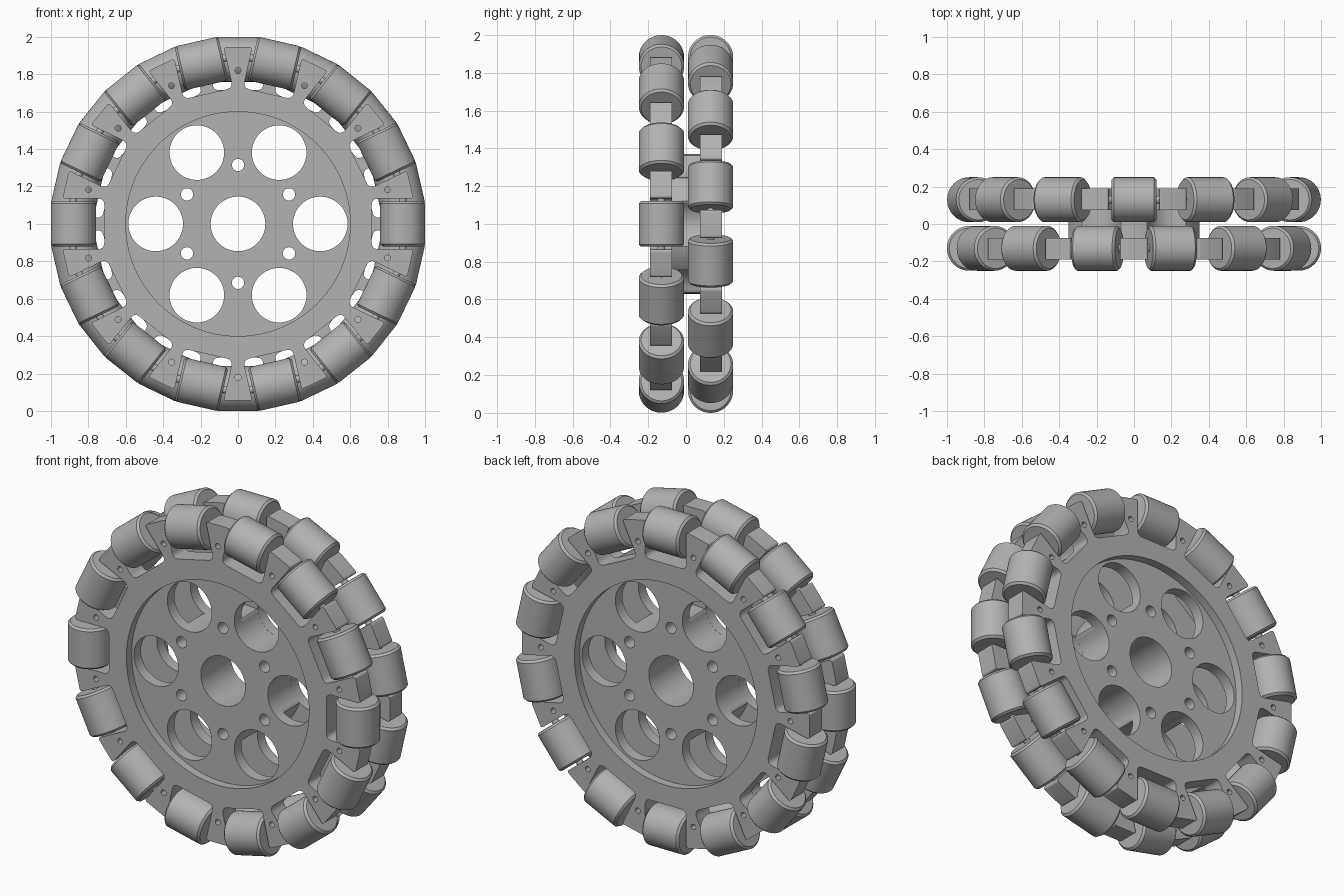
import bpy, bmesh
from math import pi, sin, cos, radians
from mathutils import Matrix, Vector

cube = bpy.data.objects.get("Cube")
if cube:
    bpy.data.objects.remove(cube, do_unlink=True)

COUNT = 14                 # rollers per disc
STEP = 2 * pi / COUNT
HALF = STEP / 2
AXIS_Z = 1.0               # height of the wheel centre
DISC_Y = 0.133             # disc centre distance from the middle
DISC_HALF = 0.058
ROLLER_Y = 0.13
ROLLER_R = 0.12
ORBIT = 0.88               # roller centre distance from the wheel centre

grey = bpy.data.materials.new("light_grey")
grey.use_nodes = True
grey.diffuse_color = (0.45, 0.45, 0.45, 1)
grey.node_tree.nodes["Principled BSDF"].inputs["Base Color"].default_value = (0.45, 0.45, 0.45, 1)


def polar(r, a):
    return Vector((r * cos(a), r * sin(a)))


def circle(r, centre=Vector((0, 0)), n=64):
    return [centre + polar(r, 2 * pi * i / n) for i in range(n)]


def ring_of_circles(r, orbit, count, start, n=48):
    return [circle(r, polar(orbit, start + 2 * pi * i / count), n) for i in range(count)]


def rounded(points, radii, steps=5):
    """Round each corner of a closed outline."""
    out = []
    for i, p in enumerate(points):
        a = p + (points[i - 1] - p).normalized() * radii[i]
        b = p + (points[(i + 1) % len(points)] - p).normalized() * radii[i]
        for k in range(steps + 1):
            t = k / steps
            out.append(a * (1 - t) ** 2 + p * 2 * t * (1 - t) + b * t * t)
    return out


def smooth(obj):
    bpy.ops.object.select_all(action='DESELECT')
    obj.select_set(True)
    bpy.context.view_layer.objects.active = obj
    bpy.ops.object.shade_smooth_by_angle(angle=radians(30))


def plate(name, loops, half_depth, y):
    """Extrude an outline with holes into an upright plate."""
    curve = bpy.data.curves.new(name, 'CURVE')
    curve.dimensions = '2D'
    curve.fill_mode = 'BOTH'
    curve.extrude = half_depth
    for loop in loops:
        spline = curve.splines.new('POLY')
        spline.points.add(len(loop) - 1)
        for point, p in zip(spline.points, loop):
            point.co = (p.x, p.y, 0, 1)
        spline.use_cyclic_u = True
    obj = bpy.data.objects.new(name, curve)
    bpy.context.collection.objects.link(obj)
    obj.location = (0, y, AXIS_Z)
    obj.rotation_euler = (pi / 2, 0, 0)
    bpy.ops.object.select_all(action='DESELECT')
    obj.select_set(True)
    bpy.context.view_layer.objects.active = obj
    bpy.ops.object.convert(target='MESH')
    obj = bpy.context.view_layer.objects.active
    obj.data.materials.clear()
    obj.data.materials.append(grey)
    smooth(obj)


def spoked_outline(start, slot_half=0.135, slot_floor=0.715, tip=0.945):
    """Disc outline with flared spokes between the roller slots."""
    foot_u = slot_floor * cos(HALF) + slot_half * sin(HALF)
    foot_v = slot_floor * sin(HALF) - slot_half * cos(HALF)
    tip_v = (tip * sin(HALF) - slot_half) / cos(HALF)
    points = []
    for i in range(COUNT):
        turn = Matrix.Rotation(start + i * STEP, 2)
        for u, v in ((foot_u, -foot_v), (tip, -tip_v), (tip, tip_v), (foot_u, foot_v)):
            points.append(turn @ Vector((u, v)))
    return rounded(points, [0.035, 0.018, 0.018, 0.035] * COUNT)


def cylinder_mesh(name, radius, length, chamfer=0.0):
    bm = bmesh.new()
    bmesh.ops.create_cone(bm, cap_ends=True, segments=48, radius1=radius,
                          radius2=radius, depth=length)
    if chamfer:
        rims = [e for e in bm.edges if abs(e.verts[0].co.z - e.verts[1].co.z) < 1e-5]
        bmesh.ops.bevel(bm, geom=rims, offset=chamfer, segments=1, affect='EDGES')
    mesh = bpy.data.meshes.new(name)
    bm.to_mesh(mesh)
    bm.free()
    mesh.materials.append(grey)
    return mesh


roller_mesh = cylinder_mesh("roller", ROLLER_R, 0.24, 0.012)
axle_mesh = cylinder_mesh("roller_axle", 0.02, 0.29)

# Bore, large lightening holes and bolt holes shared by hub plates and spacer
hub_holes = ([circle(0.146)] + ring_of_circles(0.146, 0.44, 6, 0)
             + ring_of_circles(0.033, 0.315, 6, pi / 6, 24))
RECESS = 0.05

for side, sign, spoke_start in (("front", -1, pi / 2), ("back", 1, pi / 2 + HALF)):
    # Spoked rim with pin holes, and the recessed plate inside it
    pins = ring_of_circles(0.016, 0.82, COUNT, spoke_start, 16)
    plate(side + "_spoked_rim", [spoked_outline(spoke_start), circle(0.6, n=96)] + pins,
          DISC_HALF, sign * DISC_Y)
    plate(side + "_hub_plate", [circle(0.6, n=96)] + hub_holes,
          DISC_HALF - RECESS / 2, sign * (DISC_Y - RECESS / 2))

    # Rollers lie along the tangent, one in each slot
    for i in range(COUNT):
        a = spoke_start + HALF + i * STEP
        for name, mesh in (("roller", roller_mesh), ("roller_axle", axle_mesh)):
            obj = bpy.data.objects.new(f"{side}_{name}_{i + 1}", mesh)
            bpy.context.collection.objects.link(obj)
            obj.location = (ORBIT * cos(a), sign * ROLLER_Y, AXIS_Z + ORBIT * sin(a))
            obj.rotation_euler = (0, -a, 0)
            if i == 0 and side == "front":
                smooth(obj)

# Spacer between the discs, scalloped by the large holes
bite = 0.146
scallops = []
for i in range(360):
    p = polar(0.37, 2 * pi * i / 360)
    nearest = min((polar(0.44, k * pi / 3) for k in range(6)), key=lambda c: (p - c).length)
    if (p - nearest).length < bite:
        # slide the point inward along its own ray onto the hole edge
        d = p.normalized()
        along = d.dot(nearest)
        p = d * (along - max(bite ** 2 - nearest.length_squared + along ** 2, 0) ** 0.5)
    scallops.append(p)
plate("hub_spacer", [scallops, hub_holes[0]] + hub_holes[7:], DISC_Y - DISC_HALF, 0)
